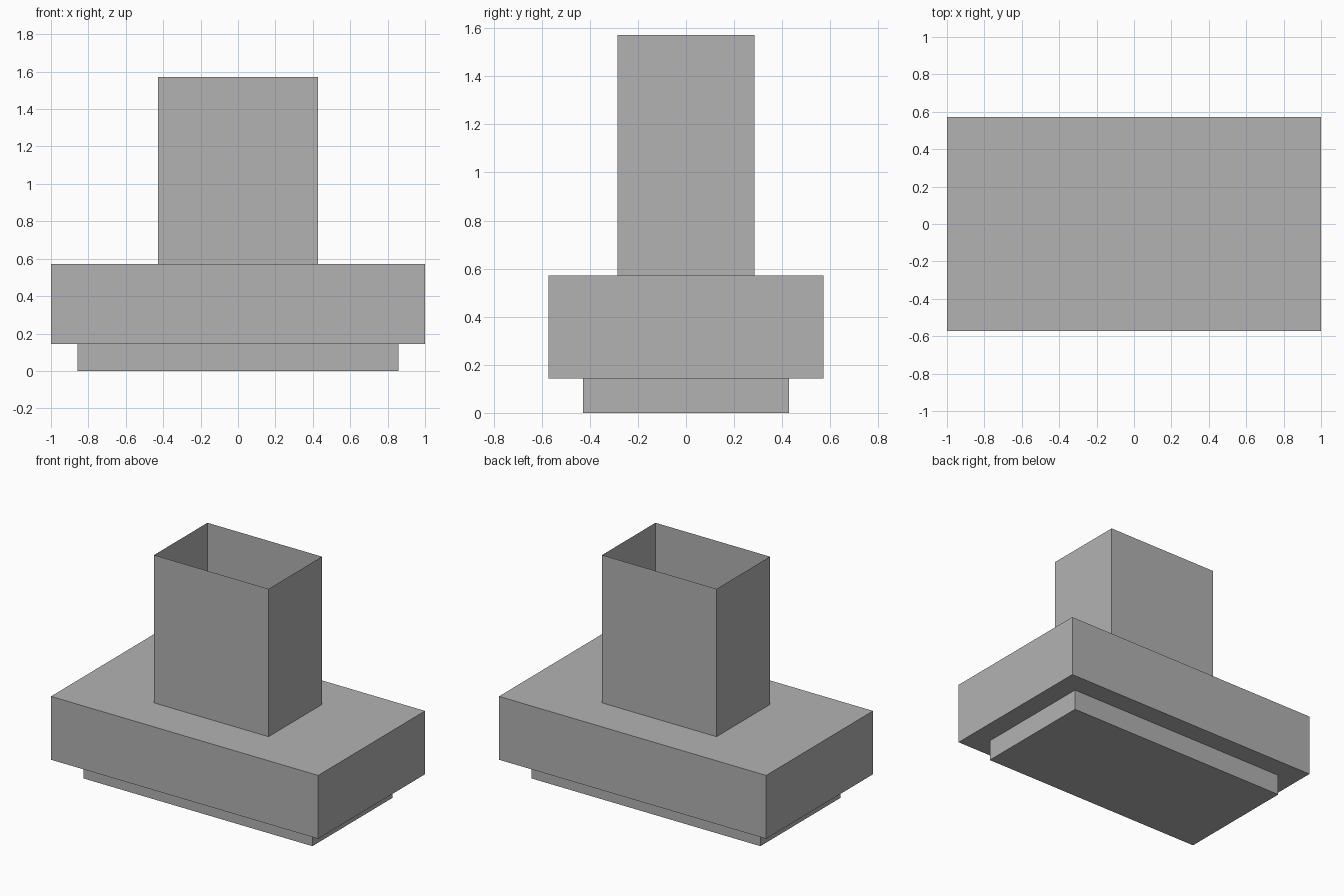
import bpy
import bmesh

if "Cube" in bpy.data.objects:
    bpy.data.objects.remove(bpy.data.objects["Cube"])

grey = bpy.data.materials.new("plain grey")
grey.diffuse_color = (0.448, 0.448, 0.448, 1.0)
grey.use_nodes = True
grey.node_tree.nodes["Principled BSDF"].inputs["Base Color"].default_value = grey.diffuse_color


def box(name, width, depth, bottom, top, open_ends=False):
    """Box centred on the z axis; open_ends leaves only the four thin walls."""
    bm = bmesh.new()
    bmesh.ops.create_cube(bm, size=1.0)
    for v in bm.verts:
        v.co.x *= width
        v.co.y *= depth
        v.co.z = top if v.co.z > 0 else bottom
    bm.normal_update()
    if open_ends:
        ends = [f for f in bm.faces if abs(f.normal.z) > 0.5]
        bmesh.ops.delete(bm, geom=ends, context='FACES_ONLY')
    mesh = bpy.data.meshes.new(name)
    bm.to_mesh(mesh)
    bm.free()
    mesh.materials.append(grey)
    obj = bpy.data.objects.new(name, mesh)
    bpy.context.collection.objects.link(obj)
    return obj


U = 1 / 7  # common module of all dimensions

# Recessed panel underneath
box("base_panel", 12 * U, 6 * U, 0, U)
# Wide main body
box("hood_body", 14 * U, 8 * U, U, 4 * U)
# Thin-walled duct, open at the top
box("duct", 6 * U, 4 * U, 4 * U, 11 * U, open_ends=True)
